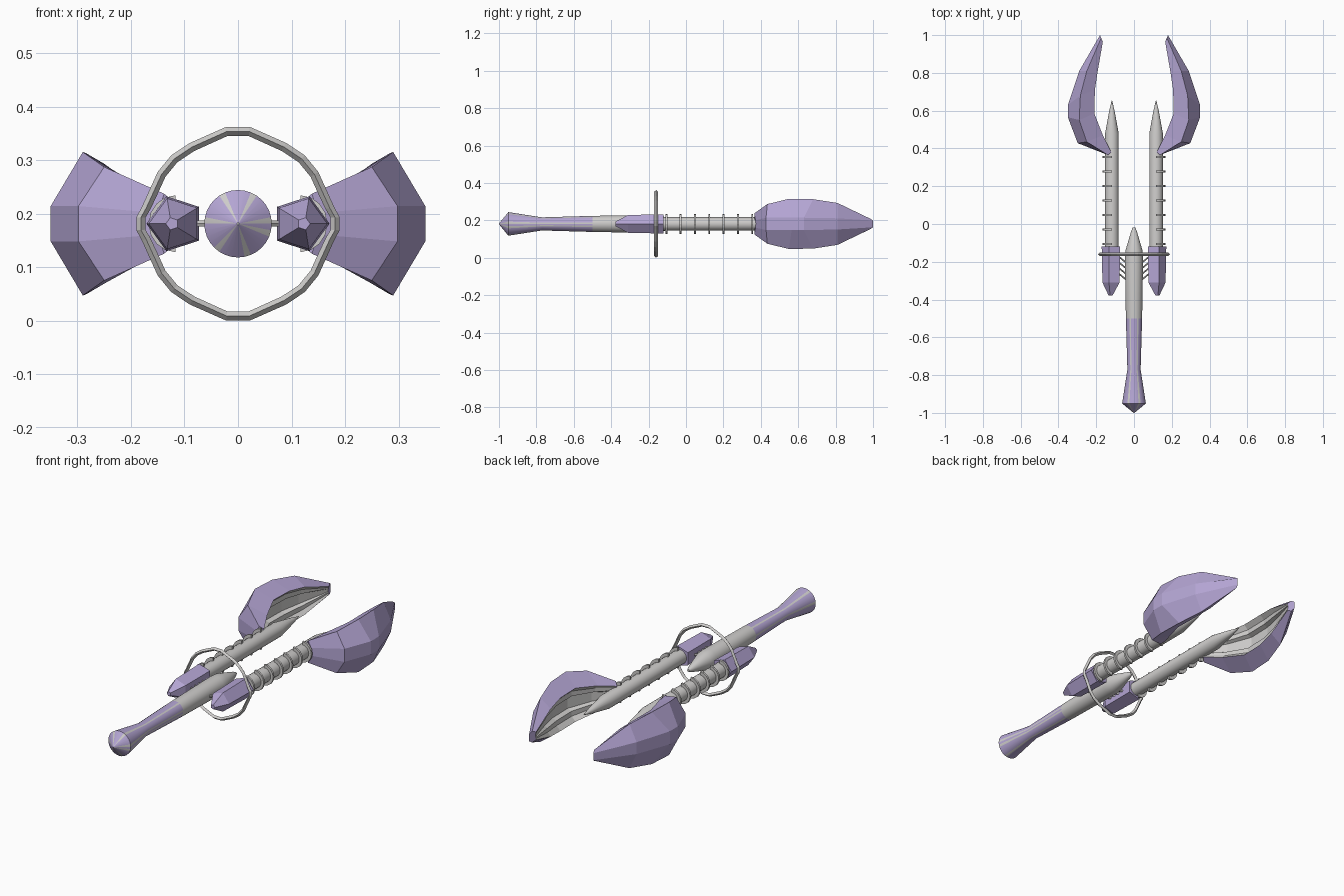
import bpy, bmesh, math

if "Cube" in bpy.data.objects:
    bpy.data.objects.remove(bpy.data.objects["Cube"])

ZC = 0.1815   # height of the main axis
PX = 0.117    # sideways position of each prong


def material(name, rgb):
    m = bpy.data.materials.new(name)
    m.diffuse_color = (*rgb, 1)
    m.use_nodes = True
    m.node_tree.nodes["Principled BSDF"].inputs["Base Color"].default_value = m.diffuse_color
    return m


GREY = material("pale grey metal", (0.62, 0.61, 0.60))
PURPLE = material("soft purple", (0.46, 0.38, 0.66))


def loft(name, rings, mats, rule=None, smooth=False, mirror=False, closed=False):
    """Skin a list of equal-length point loops; rule(ring, side) picks the material."""
    bm = bmesh.new()
    vs = [[bm.verts.new(p) for p in r] for r in rings]
    n, k = len(rings[0]), len(rings)
    for i in range(k if closed else k - 1):
        a, b = vs[i], vs[(i + 1) % k]
        for j in range(n):
            f = bm.faces.new((a[j], a[(j + 1) % n], b[(j + 1) % n], b[j]))
            f.material_index = rule(i, j) if rule else 0
    if not closed:
        bm.faces.new(vs[0])
        bm.faces.new(vs[-1])
    bmesh.ops.recalc_face_normals(bm, faces=bm.faces)
    me = bpy.data.meshes.new(name)
    bm.to_mesh(me)
    bm.free()
    for m in mats:
        me.materials.append(m)
    ob = bpy.data.objects.new(name, me)
    bpy.context.collection.objects.link(ob)
    if mirror:
        ob.modifiers.new("mirror", 'MIRROR').use_axis = (True, False, False)
    if smooth:
        bpy.ops.object.select_all(action='DESELECT')
        ob.select_set(True)
        bpy.context.view_layer.objects.active = ob
        bpy.ops.object.shade_smooth_by_angle(angle=math.radians(30))
    return ob


def circle(x, y, r, n):
    return [(x + r * math.cos(math.tau * i / n), y, ZC + r * math.sin(math.tau * i / n))
            for i in range(n)]


# Handle: purple grip with thin grey stripes, grey front half and pointed nose
handle = [(-1.0, .002), (-.95, .063), (-.77, .035), (-.50, .043), (-.18, .048),
          (-.14, .045), (-.035, .014), (-.018, .006)]
loft("handle", [circle(0, y, r, 32) for y, r in handle], [GREY, PURPLE],
     lambda i, j: 1 if i < 3 and j % 5 else 0, smooth=True)

# Prongs: round tubes with pointed ends
loft("prong", [circle(PX, y, r, 20) for y, r in
               [(-.15, .036), (.48, .036), (.60, .014), (.655, .001)]],
     [GREY], smooth=True, mirror=True)

# Half-disc ribs on the outer side of each prong
for k in range(7):
    y = -.105 + k * .0765
    arc = [(-math.pi / 2 + math.pi * i / 8) for i in range(9)]
    loft("prong_rib", [[(PX + .050 * math.cos(a), yy, ZC + .053 * math.sin(a)) for a in arc]
                       for yy in (y - .005, y + .005)], [GREY], mirror=True)

# Five-sided guards at the base of the prongs
loft("prong_guard", [circle(PX + dx, y, r, 5) for y, r, dx in
                     [(-.378, .012, .006), (-.31, .050, 0), (-.12, .054, 0)]],
     [PURPLE], mirror=True)

# Slanted struts between handle and guards
for k in range(4):
    y = -.18 - k * .03
    loft("strut", [circle(x, yy, .0065, 6) for x, yy in [(.035, y - .03), (.09, y + .015)]],
         [GREY], mirror=True)

# Crescent blades: (y, x, half height) of the outer edge, shoulder and inner rim
stations = [
    ((.372, .150, .020), (.365, .138, .056), (.380, .120, .040), .005),
    ((.428, .298, .033), (.435, .250, .106), (.470, .165, .065), .035),
    ((.565, .350, .033), (.550, .290, .134), (.585, .210, .085), .045),
    ((.630, .350, .033), (.680, .284, .132), (.710, .207, .084), .045),
    ((.810, .290, .030), (.810, .250, .112), (.810, .192, .070), .035),
    ((1.00, .180, .018), (.985, .174, .028), (.965, .165, .020), .005),
]
sections = []
for out, mid, rim, d in stations:
    y, x, h = rim
    half = [out, mid, rim, (y, x + d * .5, h * .75), (y, x + d * .5, h * .45),
            (y, x + d, h * .35)]          # stepped hollow on the inner side
    sections.append([(x, y, ZC + h) for y, x, h in half] +
                    [(x, y, ZC - h) for y, x, h in reversed(half)])
loft("blade", sections, [PURPLE, GREY], lambda i, j: 1 if 2 <= j <= 8 else 0, mirror=True)

# Ring around the handle
quarter = [(.190, .012), (.180, .03), (.164, .065), (.150, .095), (.125, .125),
           (.090, .148), (.022, .1775)]
outline = quarter + [(-x, z) for x, z in reversed(quarter)]
outline += [(-x, -z) for x, z in outline]
rings = []
for x, z in outline:
    s = 1 - .017 / math.hypot(x, z)
    m = (1 + s) / 2
    rings.append([(x * 1.0, -.16, ZC + z * 1.02), (x * m, -.150, ZC + z * m * 1.02),
                  (x * s, -.16, ZC + z * s * 1.02), (x * m, -.170, ZC + z * m * 1.02)])
loft("ring", rings, [GREY], closed=True)
